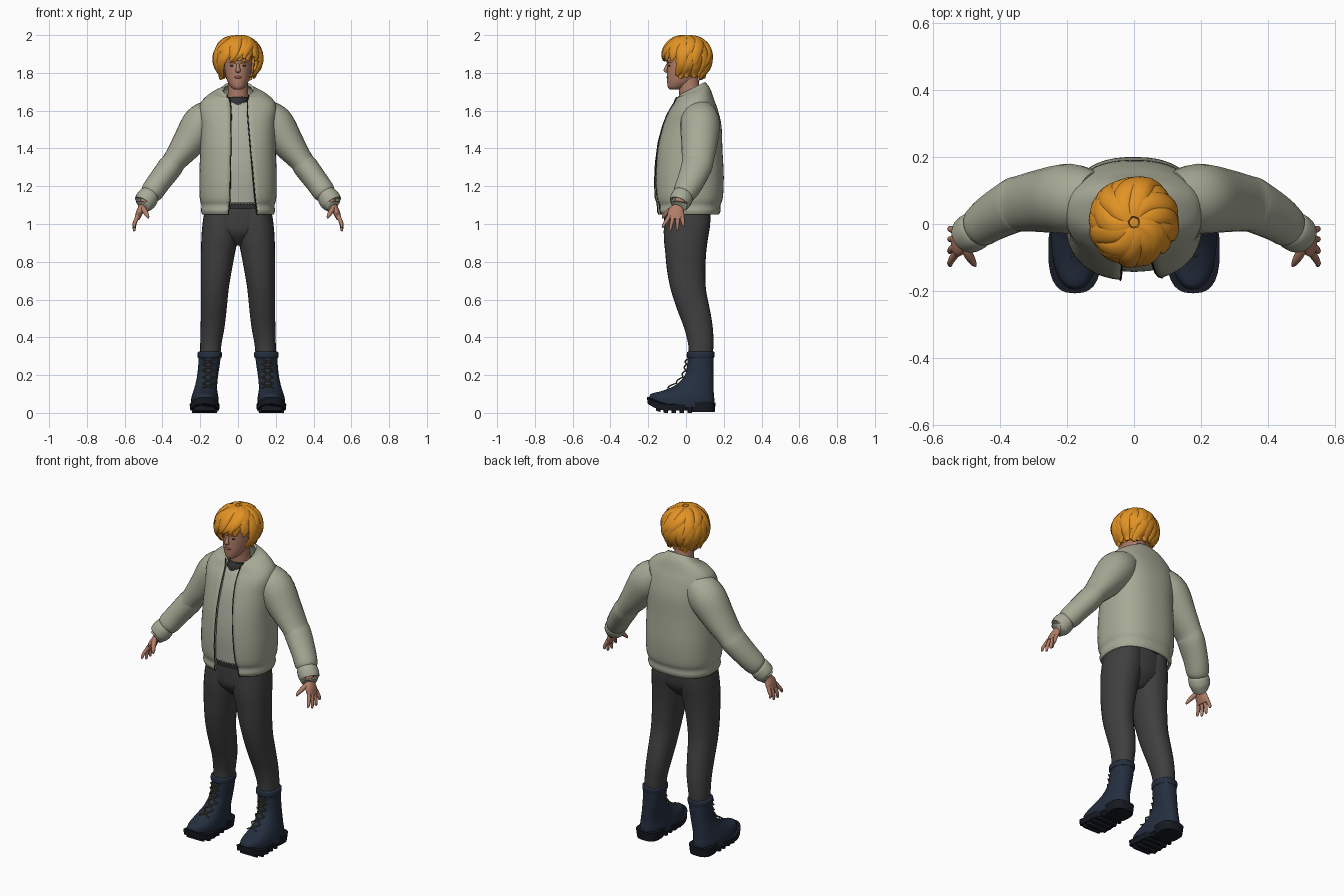
import bpy, bmesh, math, random
from mathutils import Vector

random.seed(4)
cube = bpy.data.objects.get("Cube")
if cube:
    bpy.data.objects.remove(cube)
made = []


def material(name, *rgb):
    m = bpy.data.materials.new(name)
    m.use_nodes = True
    m.diffuse_color = (*rgb, 1)
    m.node_tree.nodes["Principled BSDF"].inputs["Base Color"].default_value = (*rgb, 1)
    return m


JACKET = material("sage jacket", .39, .4, .305)
SHIRT = material("pale shirt", .42, .43, .35)
HAIR = material("orange hair", .76, .29, .018)
SKIN = material("skin", .45, .21, .14)
PANTS = material("charcoal cloth", .05, .05, .05)
BOOT = material("navy leather", .018, .028, .05)
SOLE = material("dark rubber", .008, .01, .016)
TRIM = material("dark trim", .03, .03, .03)
LACE = material("olive lace", .09, .08, .04)
LIP = material("lips", .33, .11, .08)


def finish(bm, name, mat, mirror=False):
    mesh = bpy.data.meshes.new(name)
    bm.to_mesh(mesh)
    bm.free()
    mesh.materials.append(mat)
    obj = bpy.data.objects.new(name, mesh)
    bpy.context.collection.objects.link(obj)
    if mirror:
        obj.modifiers.new("Mirror", 'MIRROR').use_mirror_merge = False
    made.append(obj)
    return obj


def spline(rows, k=4):
    """Smoothly interpolate rows of numbers."""
    out, last = [], len(rows) - 1
    for i in range(last):
        near = [rows[max(0, min(last, i + j))] for j in (-1, 0, 1, 2)]
        for s in range(k):
            t = s / k
            out.append([.5 * (2 * b + (c - a) * t + (2 * a - 5 * b + 4 * c - d) * t * t
                              + (3 * b - a - 3 * c + d) * t ** 3) for a, b, c, d in zip(*near)])
    return out + [list(rows[-1])]


def skin(name, rings, mat, mirror=False, closed=True):
    bm = bmesh.new()
    vs = [[bm.verts.new(p) for p in r] for r in rings]
    n = len(vs[0])
    for lo, hi in zip(vs, vs[1:]):
        for i in range(n if closed else n - 1):
            j = (i + 1) % n
            bm.faces.new((lo[i], lo[j], hi[j], hi[i]))
    if closed:
        bm.faces.new(vs[0][::-1])
        bm.faces.new(vs[-1])
        bmesh.ops.recalc_face_normals(bm, faces=bm.faces)
    return finish(bm, name, mat, mirror)


def power(v, p):
    return math.copysign(abs(v) ** p, v)


def column(name, rows, mat, mirror=False, p=1.0, n=28, k=4, lift=lambda y: 0):
    """Stack of level sections: z, x from, x to, y front, y back."""
    rings = []
    for z, x0, x1, y0, y1 in spline(rows, k):
        ring = []
        for i in range(n):
            a = math.tau * i / n
            y = (y0 + y1) / 2 + (y1 - y0) / 2 * power(math.sin(a), p)
            ring.append(((x0 + x1) / 2 + (x1 - x0) / 2 * power(math.cos(a), p), y, z + lift(y)))
        rings.append(ring)
    return skin(name, rings, mat, mirror)


def tube(name, rows, mat, mirror=False, up=lambda c: Vector((0, 1, 0)), n=12, k=4):
    """Oval tube along a path: x, y, z, half width, half height."""
    pts = spline(rows, k)
    centres = [Vector(r[:3]) for r in pts]
    rings = []
    for i, (c, r) in enumerate(zip(centres, pts)):
        t = centres[min(i + 1, len(pts) - 1)] - centres[max(i - 1, 0)]
        u = t.cross(up(c)).normalized()
        v = u.cross(t).normalized()
        rings.append([c + u * r[3] * math.cos(a) + v * r[4] * math.sin(a)
                      for a in (math.tau * j / n for j in range(n))])
    return skin(name, rings, mat, mirror)


def ball(name, loc, size, mat, mirror=False, cut=None):
    bm = bmesh.new()
    bmesh.ops.create_uvsphere(bm, u_segments=28, v_segments=18, radius=1)
    for v in bm.verts:
        v.co = Vector(a * b + c for a, b, c in zip(v.co, size, loc))
    if cut:
        bmesh.ops.delete(bm, geom=[v for v in bm.verts if cut(v.co)], context='VERTS')
    return finish(bm, name, mat, mirror)


# Open jacket: z, half width, front, back, right edge, left edge, collar tilt
jacket_rows = [
    (1.05, .19, -.145, .175, .05, .1, 0), (1.07, .196, -.155, .183, .05, .1, 0),
    (1.1, .194, -.153, .183, .045, .095, 0), (1.14, .203, -.165, .195, .042, .09, 0),
    (1.25, .205, -.168, .2, .04, .08, 0), (1.4, .2, -.155, .193, .038, .066, 0),
    (1.52, .2, -.125, .188, .036, .055, 0), (1.6, .205, -.095, .168, .036, .05, .05),
    (1.65, .192, -.065, .148, .04, .05, .1), (1.69, .145, -.052, .13, .048, .052, .25),
    (1.708, .1, -.048, .112, .056, .056, .45), (1.722, .082, -.044, .1, .06, .06, .5)]
rings = []
for z, a, y0, y1, xl, xr, tilt in spline(jacket_rows):
    start = -math.acos((xr / a) ** 1.2)
    end = math.pi + math.acos((xl / a) ** 1.2)
    ring = []
    for i in range(49):
        t = start + (end - start) * i / 48
        y = (y0 + y1) / 2 + (y1 - y0) / 2 * power(math.sin(t), .83)
        ring.append((a * power(math.cos(t), .83), y, z + tilt * (y - .04)))
    rings.append(ring)
jacket = skin("jacket_body", rings, JACKET, closed=False)
shell = jacket.modifiers.new("Thickness", 'SOLIDIFY')
shell.thickness, shell.offset = .014, -1
for side, j in (("left", 0), ("right", -1)):
    tube(side + "_zip", [(*r[j], .003, .003) for r in rings[::3]], TRIM, n=6, k=1)

# Sleeves and gathered cuffs
tube("sleeves", [(.12, .07, 1.59, .08, .085), (.19, .075, 1.53, .104, .105),
                 (.27, .07, 1.42, .084, .095), (.335, .062, 1.335, .064, .084),
                 (.36, .055, 1.3, .066, .082), (.42, .022, 1.22, .062, .072),
                 (.455, -.004, 1.17, .06, .064), (.468, -.014, 1.152, .049, .054)],
     JACKET, True, n=24)
tube("cuffs", [(.462, -.01, 1.16, .046, .05), (.472, -.018, 1.148, .056, .058),
               (.488, -.028, 1.125, .058, .058), (.498, -.035, 1.108, .053, .053),
               (.498, -.035, 1.11, .035, .038)], JACKET, True, n=24)

# Hands
tube("palms", [(.49, -.03, 1.13, .025, .028), (.505, -.04, 1.095, .02, .028),
               (.522, -.052, 1.06, .018, .044), (.535, -.055, 1.025, .013, .042)], SKIN, True, n=16)
for i, name in enumerate(("index", "middle", "ring", "little")):
    y, spread, drop = -.087 + .022 * i, (-.035, -.018, -.003, .008)[i], (.05, .068, .066, .045)[i]
    tube(name + "_fingers", [(.53, y, 1.045, .011, .011), (.541, y + spread * .4, 1.02, .011, .011),
                             (.549, y + spread * .8, 1.03 - drop * .6, .009, .009),
                             (.549, y + spread, 1.034 - drop, .007, .007),
                             (.548, y + spread, 1.03 - drop, .002, .002)], SKIN, True, n=8, k=2)
tube("thumbs", [(.508, -.06, 1.09, .014, .014), (.495, -.09, 1.07, .014, .014),
                (.48, -.115, 1.045, .01, .01), (.474, -.125, 1.03, .004, .004)], SKIN, True, n=8)

# Shirt, neckband and studded belt
column("shirt", [(1.115, -.165, .165, -.135, .15), (1.3, -.17, .17, -.143, .16),
                 (1.5, -.17, .17, -.115, .15), (1.6, -.15, .15, -.08, .13),
                 (1.645, -.07, .07, -.058, .1)], SHIRT, p=.85)
column("neckband", [(1.63, -.066, .066, -.066, .1), (1.655, -.062, .062, -.062, .09),
                    (1.672, -.056, .056, -.052, .08)], TRIM, lift=lambda y: .2 * max(0, y))
column("belt", [(1.08, -.17, .17, -.127, .14), (1.12, -.17, .17, -.13, .14)], TRIM, p=.85, k=1)
for i in range(9):
    ball("belt_stud", (-.04 + .016 * i, -.131, 1.108), (.005, .004, .005), SHIRT)

# Trousers
column("trouser_seat", [(1.11, -.165, .165, -.115, .13), (1.02, -.175, .175, -.117, .128),
                        (.95, -.14, .14, -.108, .115), (.885, -.04, .04, -.05, .06)], PANTS, p=.9)
column("trouser_legs", [(1.1, 0, .172, -.11, .13), (1, -.008, .188, -.117, .128),
                        (.92, .002, .194, -.117, .116), (.85, .015, .196, -.11, .107),
                        (.75, .034, .196, -.1, .102), (.65, .05, .196, -.08, .106),
                        (.55, .06, .196, -.048, .126), (.45, .072, .198, -.01, .142),
                        (.36, .088, .2, .012, .145), (.28, .095, .2, .015, .14)], PANTS, True, p=.92)


# Boots, with raised toes
def spring(y):
    return 3.5 * max(0, -.1 - y) ** 2


column("boots", [(.03, .108, .246, -.195, .148), (.07, .103, .248, -.195, .15),
                 (.095, .106, .243, -.178, .148), (.12, .11, .235, -.115, .146),
                 (.15, .11, .226, -.052, .145), (.2, .105, .216, -.006, .145),
                 (.26, .096, .21, .007, .146), (.318, .09, .208, .012, .146)],
       BOOT, True, p=.88, lift=lambda y: .4 * spring(y))
column("boot_collars", [(.29, .09, .211, .008, .148), (.298, .086, .214, .004, .15),
                        (.318, .085, .214, .005, .151), (.324, .09, .209, .01, .147)], BOOT, True, p=.9)
column("front_soles", [(.012, .1, .252, -.203, .03), (.045, .097, .256, -.207, .05)],
       SOLE, True, p=.75, k=2, lift=spring)
column("heels", [(.004, .11, .24, .02, .152), (.055, .103, .248, .005, .157)], SOLE, True, p=.7, k=2)
for i in range(5):
    y = -.16 + .042 * i
    half = .055 + .012 * min(i, 1)
    column("sole_lug", [(0, .177 - half, .177 + half, y, y + .024),
                        (.03, .177 - half, .177 + half, y, y + .024)],
           SOLE, True, p=.4, n=16, k=1, lift=spring)

# Crossed laces
steps = [(-.1, .132), (-.055, .157), (-.02, .19), (-.005, .225), (.0, .258), (.004, .285)]
for (ya, za), (yb, zb) in zip(steps, steps[1:]):
    for s in (-1, 1):
        tube("boot_lace", [(.157 - s * .03, ya + .004, za, .004, .004),
                           (.157, (ya + yb) / 2 - .007, (za + zb) / 2, .004, .004),
                           (.157 + s * .03, yb + .004, zb, .004, .004)], LACE, True, n=6, k=3)

# Head and face
tube("neck", [(0, .035, 1.6, .06, .062), (0, .02, 1.69, .054, .056), (0, .01, 1.78, .052, .055)], SKIN, n=20)
column("head", [(1.712, -.018, .018, -.085, -.04), (1.724, -.036, .036, -.096, 0),
                (1.755, -.056, .056, -.1, .05), (1.8, -.068, .068, -.1, .08),
                (1.85, -.074, .074, -.099, .1), (1.9, -.074, .074, -.095, .1),
                (1.95, -.05, .05, -.06, .07)], SKIN, n=32)
tube("nose", [(0, -.092, 1.852, .007, .008), (0, -.103, 1.83, .009, .009),
              (0, -.108, 1.813, .014, .01), (0, -.1, 1.804, .01, .005)], SKIN)
ball("eyes", (.03, -.089, 1.838), (.013, .005, .005), TRIM, True)
tube("brows", [(.014, -.098, 1.852, .003, .003), (.032, -.094, 1.857, .004, .004),
               (.05, -.078, 1.853, .002, .002)], HAIR, True, n=8)
ball("lips", (0, -.097, 1.777), (.021, .007, .007), LIP)
ball("ears", (.076, .01, 1.825), (.01, .02, .03), SKIN, True)

# Hair: a cap under overlapping wavy locks
CROWN = Vector((0, .005, 1.868))
ball("hair_cap", CROWN, (.115, .122, .115), HAIR,
     cut=lambda c: (c.y < -.04 and c.z < 1.875) or c.z < 1.775)


def lock(phi, reach, swirl, size, width):
    rows = []
    for i in range(9):
        t = i / 8
        th = .12 + (reach - .12) * t
        az = phi + swirl * (1 - t) + .13 * math.sin(6 * t + phi * 5)
        flat = max(math.sin(th), .78) if th > math.pi / 2 else math.sin(th)
        p = CROWN + Vector((.121 * flat * math.cos(az), .124 * flat * math.sin(az),
                            .119 * math.cos(th))) * size
        taper = max(.12, math.sin(math.pi * (.14 + .82 * t))) ** .7
        rows.append((*p, width * taper, .017 * taper))
    tube("hair_lock", rows, HAIR, up=lambda c: c - CROWN, n=10, k=3)


for i in range(22):
    phi = math.tau * i / 22
    facing = -math.sin(phi)
    if facing > .72:
        reach = 1.6
    elif facing > .3:
        reach = 2.35
    else:
        reach = 2.45 + .2 * random.random()
    lock(phi, reach, .7, .96 + .05 * random.random(), .036)
for i in range(11):
    phi = math.tau * (i + .4) / 11
    lock(phi, 1.45 + .5 * random.random() * (math.sin(phi) > -.5), .9, 1.02 + .03 * random.random(), .034)
# Swept fringe
for i in range(5):
    lock(-2.35 + .36 * i, 1.62 - .04 * i, .8, 1.03 + .015 * (i % 2), .03)

bpy.ops.object.select_all(action='DESELECT')
for obj in made:
    obj.select_set(True)
bpy.context.view_layer.objects.active = made[0]
bpy.ops.object.shade_smooth_by_angle(angle=math.radians(50))
